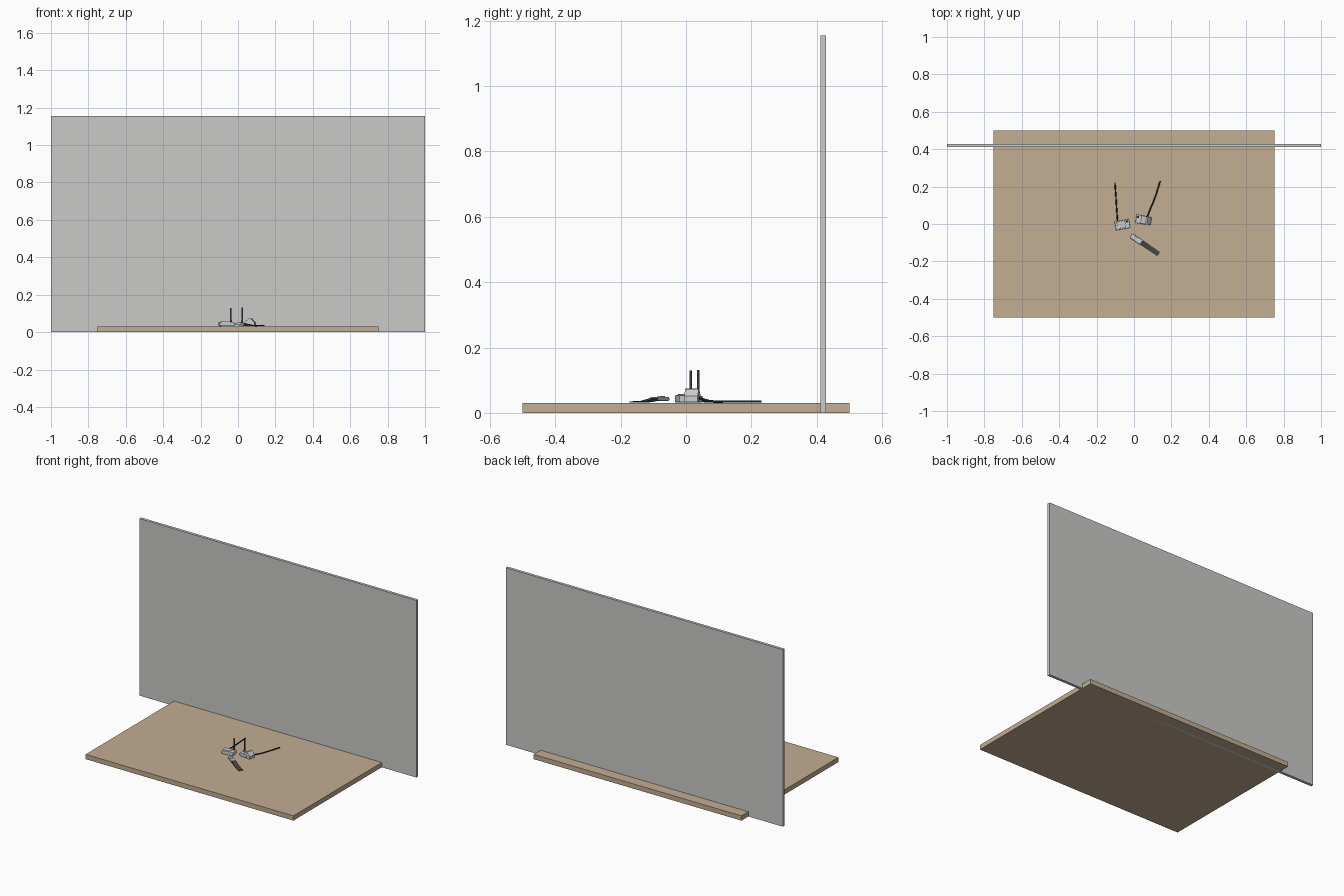
import bpy, bmesh
from math import radians
from mathutils import Matrix, Vector

cube = bpy.data.objects.get("Cube")
if cube:
    bpy.data.objects.remove(cube, do_unlink=True)


def material(name, r, g, b):
    m = bpy.data.materials.new(name)
    m.use_nodes = True
    m.diffuse_color = (r, g, b, 1)
    m.node_tree.nodes["Principled BSDF"].inputs["Base Color"].default_value = (r, g, b, 1)
    return m


WOOD = material("wood tan", 0.54, 0.42, 0.29)
WALL = material("wall grey", 0.59, 0.59, 0.58)
SHELL = material("shell light grey", 0.6, 0.62, 0.62)
DARK = material("rubber dark grey", 0.06, 0.06, 0.065)
BLACK = material("cable black", 0.015, 0.015, 0.015)


def add(name, bm, mat, place=Matrix()):
    bmesh.ops.recalc_face_normals(bm, faces=bm.faces)
    mesh = bpy.data.meshes.new(name)
    bm.to_mesh(mesh)
    bm.free()
    mesh.materials.append(mat)
    ob = bpy.data.objects.new(name, mesh)
    ob.matrix_world = place
    bpy.context.collection.objects.link(ob)
    return ob


def box(name, size, center, mat, place=Matrix(), bevel=0):
    bm = bmesh.new()
    bmesh.ops.create_cube(bm, size=1, matrix=Matrix.Translation(center) @ Matrix.Diagonal((*size, 1)))
    if bevel:
        bmesh.ops.bevel(bm, geom=bm.edges[:], offset=bevel, segments=2, affect='EDGES', profile=0.5)
    return add(name, bm, mat, place)


def prism(name, profile, width, mat, place):
    # side profile in x/z, extruded along y
    bm = bmesh.new()
    face = bm.faces.new([bm.verts.new((x, -width / 2, z)) for x, z in profile])
    ext = bmesh.ops.extrude_face_region(bm, geom=[face])["geom"]
    bmesh.ops.translate(bm, vec=(0, width, 0), verts=[v for v in ext if isinstance(v, bmesh.types.BMVert)])
    return add(name, bm, mat, place)


def rod(name, x, y, z0, z1, radius, mat):
    bm = bmesh.new()
    bmesh.ops.create_cone(bm, cap_ends=True, segments=12, radius1=radius, radius2=radius,
                          depth=z1 - z0, matrix=Matrix.Translation((x, y, (z0 + z1) / 2)))
    return add(name, bm, mat)


def cable(name, points, radius=0.0035):
    curve = bpy.data.curves.new(name, 'CURVE')
    curve.dimensions = '3D'
    curve.bevel_depth = radius
    curve.bevel_resolution = 2
    curve.use_fill_caps = True
    curve.resolution_u = 6
    spline = curve.splines.new('BEZIER')
    spline.bezier_points.add(len(points) - 1)
    for bp, p in zip(spline.bezier_points, points):
        bp.co = p
        bp.handle_left_type = bp.handle_right_type = 'AUTO'
    curve.materials.append(BLACK)
    bpy.context.collection.objects.link(bpy.data.objects.new(name, curve))


def placed(x, y, z, degrees):
    return Matrix.Translation((x, y, z)) @ Matrix.Rotation(radians(degrees), 4, 'Z')


TOP = 0.031

# tabletop and upright panel
box("tabletop", (1.5, 1.0, TOP), (0, 0, TOP / 2), WOOD)
box("back_panel", (2.0, 0.018, 1.155), (0, 0.42, 0.5775), WALL)

# right-hand device: low case with lid
p = placed(-0.062, -0.004, TOP, 10)
box("right_device_case", (0.078, 0.048, 0.022), (0, 0, 0.012), SHELL, p, 0.003)
box("right_device_lid", (0.045, 0.034, 0.005), (-0.006, 0, 0.024), SHELL, p, 0.002)
rod("right_device_antenna", -0.038, 0.014, 0.05, 0.13, 0.004, DARK)
rod("right_device_collar", -0.038, 0.014, 0.045, 0.065, 0.006, DARK)
cable("right_device_cable", [(-0.088, 0.015, 0.04), (-0.092, 0.07, 0.035),
                             (-0.097, 0.15, 0.035), (-0.102, 0.222, 0.035)])

# left-hand device: case with a raised peaked housing
p = placed(0.05, 0.022, TOP, -10)
box("left_device_case", (0.056, 0.046, 0.02), (-0.012, 0, 0.011), SHELL, p, 0.003)
prism("left_device_housing", [(-0.012, 0.003), (-0.012, 0.022), (0.014, 0.043), (0.022, 0.042),
                              (0.042, 0.02), (0.042, 0.003)], 0.042, SHELL, p)
rod("left_device_antenna", 0.022, 0.037, 0.045, 0.132, 0.004, DARK)
rod("left_device_collar", 0.022, 0.037, 0.04, 0.062, 0.006, DARK)
cable("left_device_cable", [(0.072, 0.04, 0.045), (0.085, 0.075, 0.036),
                            (0.108, 0.13, 0.035), (0.125, 0.18, 0.035), (0.14, 0.23, 0.035)])

# front device: light head with a dark strap sloping to the table
p = placed(0.012, -0.08, TOP, -34)
box("front_device_head", (0.066, 0.028, 0.012), (0, 0, 0.012), SHELL, p, 0.003)
box("front_device_button", (0.02, 0.014, 0.004), (-0.008, 0, 0.019), SHELL, p, 0.001)
prism("front_device_strap", [(0.022, 0.006), (0.022, 0.017), (0.04, 0.013), (0.085, 0.006),
                             (0.145, 0.004), (0.145, 0.0005), (0.08, 0.001)], 0.027, DARK, p)
